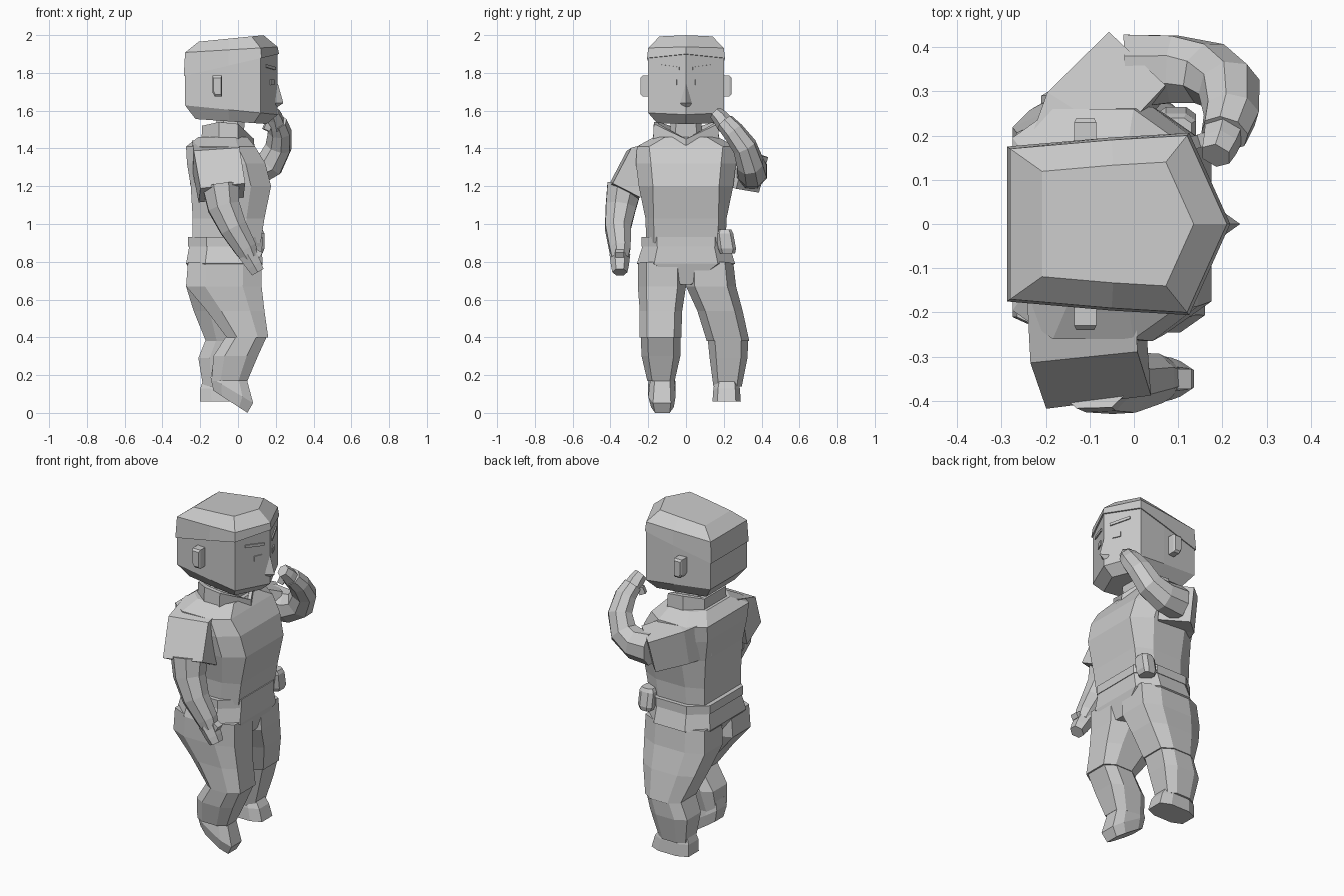
import bpy, bmesh, math
from mathutils import Vector

cube = bpy.data.objects.get("Cube")
if cube:
    bpy.data.objects.remove(cube, do_unlink=True)

grey = bpy.data.materials.new("plain_grey")
grey.use_nodes = True
grey.diffuse_color = (.6, .6, .6, 1)
shader = grey.node_tree.nodes["Principled BSDF"]
shader.inputs["Base Color"].default_value = grey.diffuse_color


def finish(name, bm):
    """Turn a bmesh into a named, flat-shaded object."""
    bmesh.ops.recalc_face_normals(bm, faces=bm.faces)
    mesh = bpy.data.meshes.new(name)
    bm.to_mesh(mesh)
    bm.free()
    mesh.materials.append(grey)
    obj = bpy.data.objects.new(name, mesh)
    bpy.context.collection.objects.link(obj)
    return obj


def loft(name, *rings):
    """Skin equal-length point rings and cap both ends."""
    bm = bmesh.new()
    loops = [[bm.verts.new(point) for point in ring] for ring in rings]
    for low, high in zip(loops, loops[1:]):
        for i in range(len(low)):
            bm.faces.new((low[i - 1], low[i], high[i], high[i - 1]))
    bm.faces.new(loops[0])
    bm.faces.new(loops[-1])
    return finish(name, bm)


def section(z, back, front, left, right=None, pitch=0, corner=.65):
    """Rectangle with chamfered corners, level or pitched along x."""
    right = -left if right is None else right
    middle = Vector(((back + front) / 2, (left + right) / 2, z))
    depth, width = (front - back) / 2, (left - right) / 2
    quarter = [(1, corner), (.5, 1)]
    half = quarter + [(-u, v) for u, v in reversed(quarter)]
    outline = half + [(-u, -v) for u, v in half]
    return [middle + Vector((depth * u, width * v, pitch * depth * u)) for u, v in outline]


def tube(name, path, start, end, flat=1, sides=8):
    """Faceted limb that tapers along a path."""
    points = [Vector(p) for p in path]
    last = len(points) - 1
    across = Vector((1, 0, 0))
    rings = []
    for i, point in enumerate(points):
        along = (points[min(i + 1, last)] - points[max(i - 1, 0)]).normalized()
        across = (across - along * across.dot(along)).normalized()
        other = along.cross(across) * flat
        radius = start + (end - start) * i / last
        angles = [math.tau * (k + .5) / sides for k in range(sides)]
        rings.append([point + (across * math.cos(a) + other * math.sin(a)) * radius
                      for a in angles])
    return loft(name, *rings)


def head_ring(z, tilt, size=1):
    """Five-cornered head plan with a pointed face, tilted along x."""
    side = [(-.28, .17), (-.05, .19), (.12, .2)]
    plan = [(x, -y) for x, y in side] + [(.21, 0)] + side[::-1]
    ring = []
    for x, y in plan:
        x = size * (x + .04) - .04
        ring.append((x, size * y, z + tilt * x))
    return ring


def box(name, centre, size, turn=(0, 0, 0)):
    bm = bmesh.new()
    bmesh.ops.create_cube(bm, size=1)
    bmesh.ops.scale(bm, vec=size, verts=bm.verts)
    obj = finish(name, bm)
    obj.location, obj.rotation_euler = centre, turn
    return obj


# Head and hair
loft("head",
     head_ring(z=1.54, tilt=-.07, size=.77),
     head_ring(z=1.6, tilt=-.1),
     head_ring(z=1.88, tilt=.2))
loft("hair",
     head_ring(z=1.85, tilt=.23, size=.98),
     head_ring(z=1.85, tilt=.23, size=1.03),
     head_ring(z=1.925, tilt=.06),
     head_ring(z=1.986, tilt=.1, size=.7))


def nose_ring(z, tip, width):
    return [(.198, -width, z), (tip, 0, z), (.198, width, z)]


# Nose
loft("nose",
     nose_ring(z=1.74, tip=.212, width=.01),
     nose_ring(z=1.64, tip=.24, width=.03),
     nose_ring(z=1.62, tip=.21, width=.02))


def ear_ring(y, size):
    """Upright rectangle beside the head, with its low rear corner cut."""
    outline = [(1, -1), (1, 1), (-1, 1), (-1, -.6), (-.5, -1)]
    return [(size * .025 * u - .11, y, size * .055 * v + 1.73) for u, v in outline]


# Ears, eyes and brows; the face planes turn away from the nose
FACE_TURN = math.atan2(.09, .2)
for side, s in (("left", 1), ("right", -1)):
    loft(side + "_ear", ear_ring(s * .17, 1), ear_ring(s * .23, 1), ear_ring(s * .24, .8))
    box(side + "_eye", (.18, s * .07, 1.75), (.009, .05, .03), (0, 0, s * FACE_TURN))
    box(side + "_brow", (.172, s * .09, 1.83), (.009, .12, .016), (s * .12, 0, s * FACE_TURN))


def collar_ring(lift, size):
    """Collar outline that dips to a V at the throat."""
    side = [(-.19, .1, 1.45), (-.1, .17, 1.47), (0, .17, 1.46)]
    ring = [(x, -y, z) for x, y, z in side] + [(.085, 0, 1.38)] + side[::-1]
    return [(size * (x + .05) - .05, size * y, z + lift) for x, y, z in ring]


# Neck and open collar
loft("neck",
     section(z=1.38, back=-.13, front=.02, left=.09),
     section(z=1.58, back=-.11, front=.04, left=.08))
loft("collar", collar_ring(-.03, 1.03), collar_ring(.07, 1),
     collar_ring(.07, .85), collar_ring(.03, .75))

# Shirt
loft("torso",
     section(z=.9, back=-.24, front=.12, left=.21, corner=.8),
     section(z=1.03, back=-.24, front=.14, left=.215, corner=.8),
     section(z=1.2, back=-.25, front=.175, left=.25, corner=.7),
     section(z=1.32, back=-.27, front=.145, left=.265, corner=.7),
     section(z=1.41, back=-.275, front=.09, left=.26, corner=.75),
     section(z=1.46, back=-.21, front=.05, left=.17))

# Belt with pouch
loft("belt", *[section(z=z, back=-.265, front=.13, left=.235) for z in (.88, .93)])
loft("belt_pouch",
     section(z=.845, back=.06, front=.13, left=.26, right=.18),
     section(z=.87, back=.05, front=.14, left=.265, right=.17),
     section(z=.95, back=.05, front=.14, left=.25, right=.16),
     section(z=.97, back=.06, front=.13, left=.24, right=.17))

# Trousers, narrowing to the crotch
loft("hips",
     section(z=.68, back=-.2, front=.1, left=.04),
     section(z=.79, back=-.275, front=.13, left=.26),
     section(z=.9, back=-.255, front=.125, left=.225))

# Right leg, stepping forward on its toes
loft("right_thigh",
     section(z=.8, back=-.265, front=.125, left=0, right=-.255),
     section(z=.67, back=-.275, front=.125, left=0, right=-.255),
     section(z=.54, back=-.165, front=.14, left=-.02, right=-.245),
     section(z=.4, back=-.06, front=.16, left=-.025, right=-.245))
loft("right_shin",
     section(z=.41, back=-.06, front=.155, left=-.03, right=-.24),
     section(z=.3, back=-.13, front=.105, left=-.03, right=-.235),
     section(z=.17, back=-.14, front=.05, left=-.06, right=-.205))
loft("right_foot",
     section(z=.22, back=-.135, front=.04, left=-.065, right=-.185, pitch=-.2),
     section(z=.12, back=-.145, front=.08, left=-.055, right=-.2, pitch=-.6),
     section(z=.059, back=-.13, front=.05, left=-.065, right=-.185, pitch=-.65))

# Left leg, planted flat behind
loft("left_thigh",
     section(z=.8, back=-.265, front=.12, left=.25, right=0),
     section(z=.67, back=-.275, front=.12, left=.265, right=0),
     section(z=.54, back=-.235, front=.1, left=.3, right=.06),
     section(z=.38, back=-.17, front=.06, left=.335, right=.11))
loft("left_shin",
     section(z=.39, back=-.17, front=.055, left=.33, right=.115),
     section(z=.29, back=-.21, front=.03, left=.325, right=.125),
     section(z=.14, back=-.185, front=-.01, left=.295, right=.145))
loft("left_foot",
     section(z=.19, back=-.18, front=-.02, left=.275, right=.16),
     section(z=.13, back=-.2, front=.02, left=.285, right=.145),
     section(z=.06, back=-.2, front=.04, left=.29, right=.14))

# Lowered right arm
tube("right_sleeve", [(-.12, -.12, 1.36), (-.115, -.245, 1.335), (-.085, -.33, 1.165)],
     start=.175, end=.17, flat=.68, sides=4)
tube("right_forearm", [(-.09, -.325, 1.2), (-.075, -.345, 1.09), (-.025, -.36, .98),
                       (.04, -.35, .87), (.065, -.35, .82)],
     start=.105, end=.05, flat=.95)
tube("right_hand", [(.05, -.35, .84), (.085, -.35, .78), (.105, -.35, .745)],
     start=.055, end=.04, sides=6)
box("right_thumb", (.105, -.35, .845), (.04, .045, .03), (0, .5, 0))

# Raised left arm
tube("left_sleeve", [(-.16, .1, 1.32), (-.12, .23, 1.31), (0, .35, 1.27)],
     start=.14, end=.125, flat=1.1, sides=4)
tube("left_forearm", [(-.02, .345, 1.28), (.09, .35, 1.28), (.17, .34, 1.32),
                      (.215, .31, 1.41), (.22, .25, 1.49), (.205, .205, 1.54)],
     start=.09, end=.05, flat=1.1)
tube("left_hand", [(.205, .215, 1.52), (.195, .18, 1.565), (.185, .155, 1.59)],
     start=.05, end=.036, sides=6)
box("left_thumb", (.155, .19, 1.515), (.035, .03, .04), (0, .4, .3))
